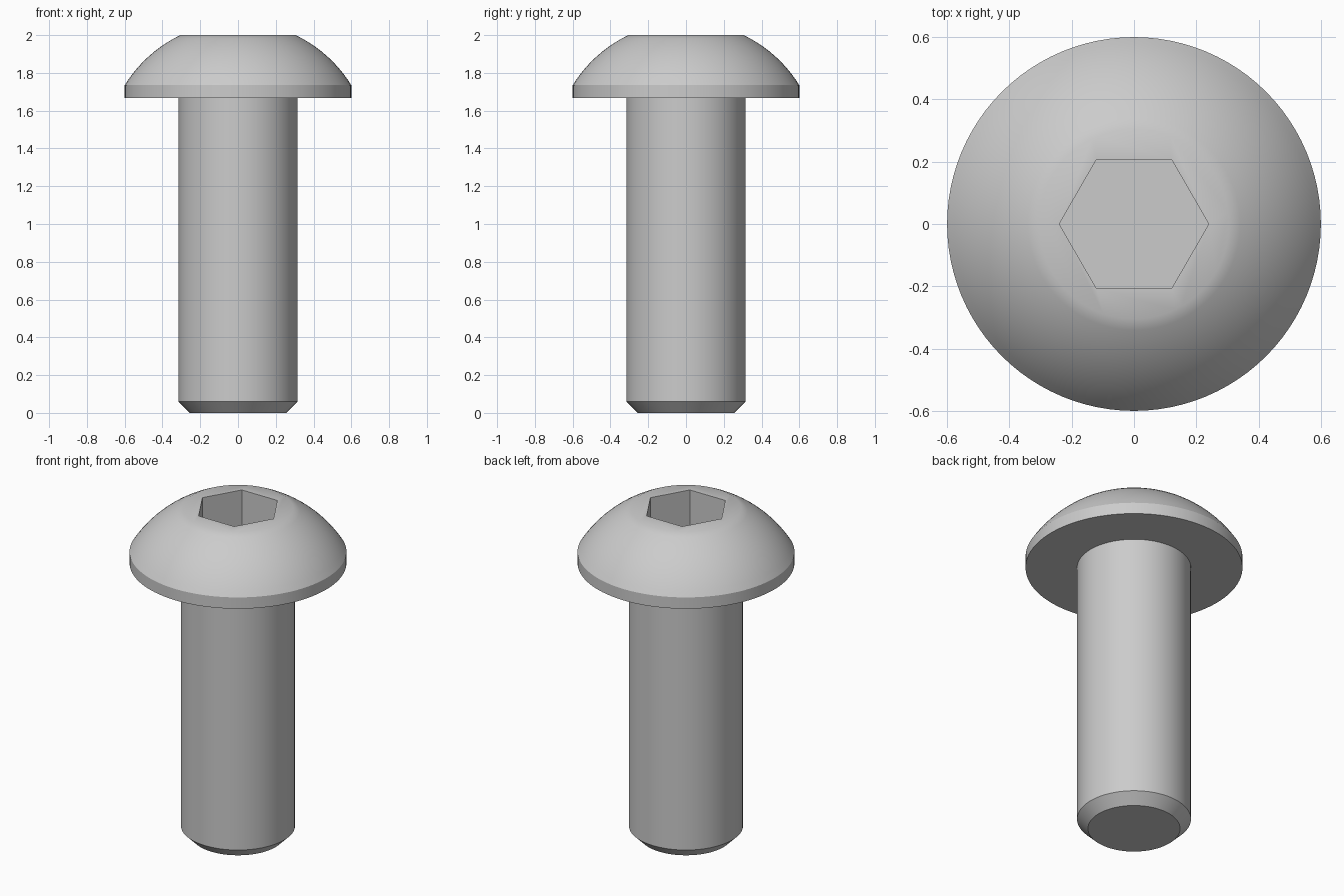
import bpy, bmesh
from math import cos, sin, pi, atan2, hypot, radians

cube = bpy.data.objects.get("Cube")
if cube:
    bpy.data.objects.remove(cube, do_unlink=True)

SIDES = 96
HEAD_R, HEAD_Z, RIM_Z = 0.6, 1.666, 1.735
TOP_R, TOP_Z = 0.305, 2.0
SHANK_R, CHAMFER = 0.315, 0.06
SOCKET_R, SOCKET_DEPTH = 0.24, 0.233

steel = bpy.data.materials.new("grey steel")
steel.use_nodes = True
grey = (0.6, 0.6, 0.6, 1)
steel.diffuse_color = grey
steel.node_tree.nodes["Principled BSDF"].inputs["Base Color"].default_value = grey


def lathe(name, profile, sides, close_shading=False):
    """Turn (radius, height) rings into a closed solid about z."""
    bm = bmesh.new()
    rings = [[bm.verts.new((r * cos(2 * pi * i / sides), r * sin(2 * pi * i / sides), z))
              for i in range(sides)] for r, z in profile]
    for low, high in zip(rings, rings[1:]):
        for i in range(sides):
            j = (i + 1) % sides
            bm.faces.new((low[i], low[j], high[j], high[i]))
    bm.faces.new(rings[0][::-1])
    bm.faces.new(rings[-1])
    bmesh.ops.recalc_face_normals(bm, faces=bm.faces)
    mesh = bpy.data.meshes.new(name)
    bm.to_mesh(mesh)
    bm.free()
    mesh.materials.append(steel)
    obj = bpy.data.objects.new(name, mesh)
    bpy.context.collection.objects.link(obj)
    return obj


# Domed head arc, centred on the axis
centre = ((RIM_Z + TOP_Z) - (HEAD_R**2 - TOP_R**2) / (TOP_Z - RIM_Z)) / 2
radius = hypot(HEAD_R, RIM_Z - centre)
start = atan2(RIM_Z - centre, HEAD_R)
end = atan2(TOP_Z - centre, TOP_R)
STEPS = 10
dome = []
for k in range(STEPS + 1):
    a = start + (end - start) * k / STEPS
    dome.append((radius * cos(a), centre + radius * sin(a)))

# Chamfered shank, flat underside, short rim and dome in one turned profile
shank = [(SHANK_R - CHAMFER, 0), (SHANK_R, CHAMFER), (SHANK_R, HEAD_Z)]
bolt = lathe("button_head_bolt", shank + [(HEAD_R, HEAD_Z)] + dome, SIDES)

# Hexagonal socket
cutter = lathe("socket_cutter", [(SOCKET_R, TOP_Z - SOCKET_DEPTH), (SOCKET_R, TOP_Z + 0.2)], 6)
cutter.hide_render = True
cut = bolt.modifiers.new("hex socket", 'BOOLEAN')
cut.operation = 'DIFFERENCE'
cut.solver = 'EXACT'
cut.object = cutter

bpy.ops.object.select_all(action='DESELECT')
bolt.select_set(True)
bpy.context.view_layer.objects.active = bolt
bpy.ops.object.modifier_apply(modifier=cut.name)
bpy.data.objects.remove(cutter, do_unlink=True)
bpy.ops.object.shade_smooth_by_angle(angle=radians(30))
